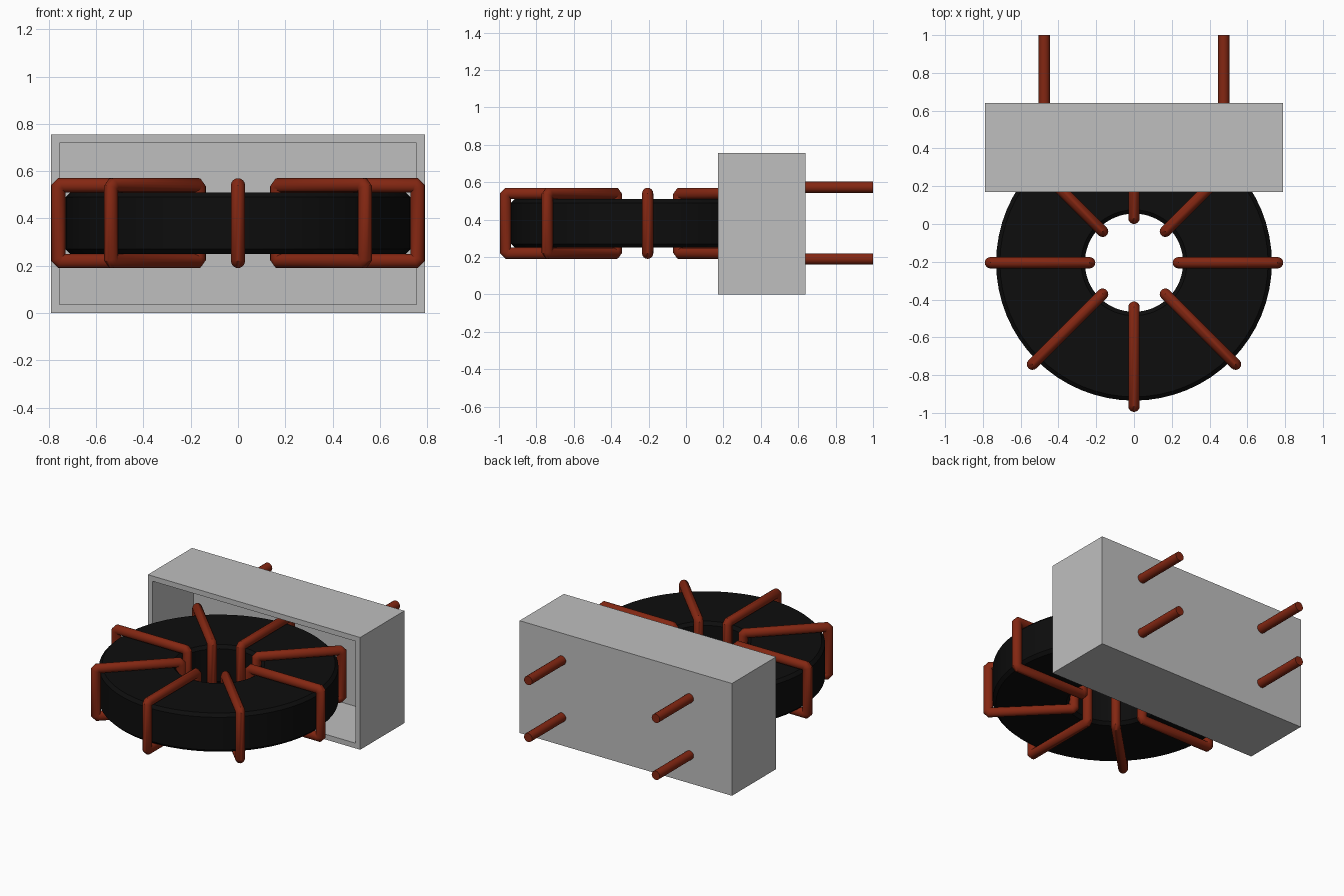
import bpy
import bmesh
from math import cos, sin, pi
from mathutils import Vector

default = bpy.data.objects.get("Cube")
if default:
    bpy.data.objects.remove(default, do_unlink=True)

CENTRE = Vector((0, -0.205, 0.38))   # middle of the ring
WIRE = 0.03                          # wire radius


def material(name, rgb):
    m = bpy.data.materials.new(name)
    m.use_nodes = True
    m.diffuse_color = (*rgb, 1)
    m.node_tree.nodes["Principled BSDF"].inputs["Base Color"].default_value = (*rgb, 1)
    return m


grey = material("grey plastic", (0.52, 0.52, 0.52))
black = material("black ferrite", (0.004, 0.004, 0.004))
copper = material("copper enamel", (0.23, 0.02, 0.006))


def add_mesh(name, bm, mat, smooth=False):
    bmesh.ops.recalc_face_normals(bm, faces=bm.faces)
    mesh = bpy.data.meshes.new(name)
    bm.to_mesh(mesh)
    bm.free()
    mesh.materials.append(mat)
    obj = bpy.data.objects.new(name, mesh)
    bpy.context.collection.objects.link(obj)
    if smooth:
        bpy.ops.object.select_all(action='DESELECT')
        obj.select_set(True)
        bpy.context.view_layer.objects.active = obj
        bpy.ops.object.shade_smooth_by_angle(angle=0.7)
    return obj


def sweep(bm, rings):
    """Skin a closed series of vertex rings."""
    n = len(rings[0])
    for a, b in zip(rings, rings[1:] + rings[:1]):
        for i in range(n):
            j = (i + 1) % n
            bm.faces.new((a[i], a[j], b[j], b[i]))


def cut_corners(r0, r1, h, c):
    """Rectangle in radius and height with small cut corners."""
    return [(r0 + c, -h), (r1 - c, -h), (r1, c - h), (r1, h - c),
            (r1 - c, h), (r0 + c, h), (r0, h - c), (r0, c - h)]


# Ring core: a softened rectangle revolved about the vertical axis
bm = bmesh.new()
profile = cut_corners(0.26, 0.73, 0.13, 0.02)
steps = 64
sweep(bm, [[bm.verts.new(CENTRE + Vector((r * cos(a), r * sin(a), z))) for r, z in profile]
           for a in (2 * pi * k / steps for k in range(steps))])
add_mesh("ring_core", bm, black, True)

# Eight wire turns: round section swept around a rectangular loop
path = [Vector(p) for p in cut_corners(0.235, 0.76, 0.16, 0.012)]
sides = 16
for k in range(8):
    a = k * pi / 4
    radial, tangent = Vector((cos(a), sin(a), 0)), Vector((-sin(a), cos(a), 0))
    bm = bmesh.new()
    rings = []
    for i, p in enumerate(path):
        d0 = (p - path[i - 1]).normalized()
        d1 = (path[(i + 1) % len(path)] - p).normalized()
        d = (d0 + d1).normalized()
        out = Vector((d.y, -d.x)) / d.dot(d1)
        ring = []
        for s in range(sides):
            t = 2 * pi * s / sides
            q = p + out * WIRE * cos(t)
            ring.append(bm.verts.new(CENTRE + radial * q.x + tangent * WIRE * sin(t)
                                     + Vector((0, 0, q.y))))
        rings.append(ring)
    sweep(bm, rings)
    add_mesh(f"wire_turn_{k + 1}", bm, copper, True)

# Housing: box open towards the ring
bm = bmesh.new()
bmesh.ops.create_cube(bm, size=1)
for v in bm.verts:
    v.co = Vector((v.co.x * 1.58, 0.405 + v.co.y * 0.47, 0.3775 + v.co.z * 0.755))
bm.faces.ensure_lookup_table()
front = min(bm.faces, key=lambda f: f.calc_center_median().y)
bmesh.ops.inset_region(bm, faces=[front], thickness=0.035, use_even_offset=True)
pushed = bmesh.ops.extrude_face_region(bm, geom=[front])
bmesh.ops.translate(bm, vec=(0, 0.435, 0),
                    verts=[g for g in pushed["geom"] if isinstance(g, bmesh.types.BMVert)])
if front.is_valid:
    bmesh.ops.delete(bm, geom=[front], context='FACES_ONLY')
add_mesh("housing", bm, grey)

# Four connection pins at the back
for side, x in (("left", 0.475), ("right", -0.475)):
    for level, z in (("upper", 0.573), ("lower", 0.19)):
        bm = bmesh.new()
        bmesh.ops.create_cone(bm, cap_ends=True, segments=sides, radius1=WIRE,
                              radius2=WIRE, depth=0.38)
        for v in bm.verts:
            v.co = Vector((x + v.co.x, 0.81 + v.co.z, z + v.co.y))
        add_mesh(f"{side}_{level}_pin", bm, copper, True)
